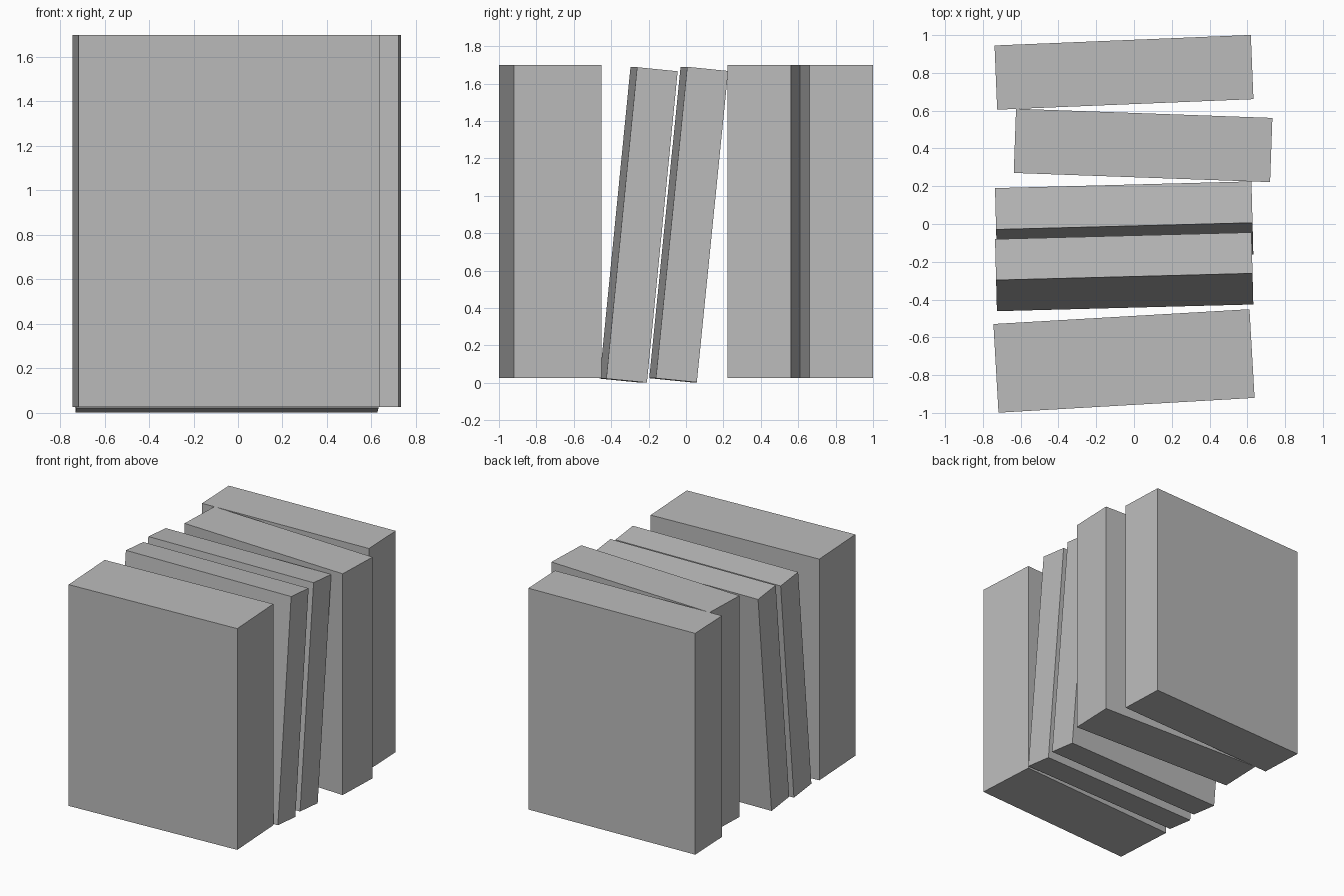
import bpy
from math import radians

cube = bpy.data.objects.get("Cube")
if cube:
    bpy.data.objects.remove(cube, do_unlink=True)

# Plain grey for every book
grey = bpy.data.materials.new("plain grey")
grey.use_nodes = True
grey.diffuse_color = (0.5, 0.5, 0.5, 1)
shader = grey.node_tree.nodes["Principled BSDF"]
shader.inputs["Base Color"].default_value = grey.diffuse_color

LENGTH, HEIGHT = 1.358, 1.673


def book(name, centre, thickness, turn, lean=0):
    """A closed block-shaped book, leaned back and then turned."""
    bpy.ops.mesh.primitive_cube_add(size=1, location=centre)
    ob = bpy.context.object
    ob.name = name
    ob.scale = (LENGTH, thickness, HEIGHT)
    ob.rotation_euler = (radians(-lean), 0, radians(turn))
    ob.data.materials.append(grey)


# Upright and leaning books, from front to back
book("front_thick_book", (-0.053, -0.725, 0.863), 0.47, 3.3)
book("front_leaning_book", (-0.052, -0.253, 0.844), 0.218, 1.5, 5.65)
book("rear_leaning_book", (-0.052, 0.0145, 0.846), 0.22, 1.5, 5.75)
book("offset_book", (0.048, 0.416, 0.863), 0.34, -2.05)
book("back_book", (-0.053, 0.803, 0.863), 0.34, 2.35)
